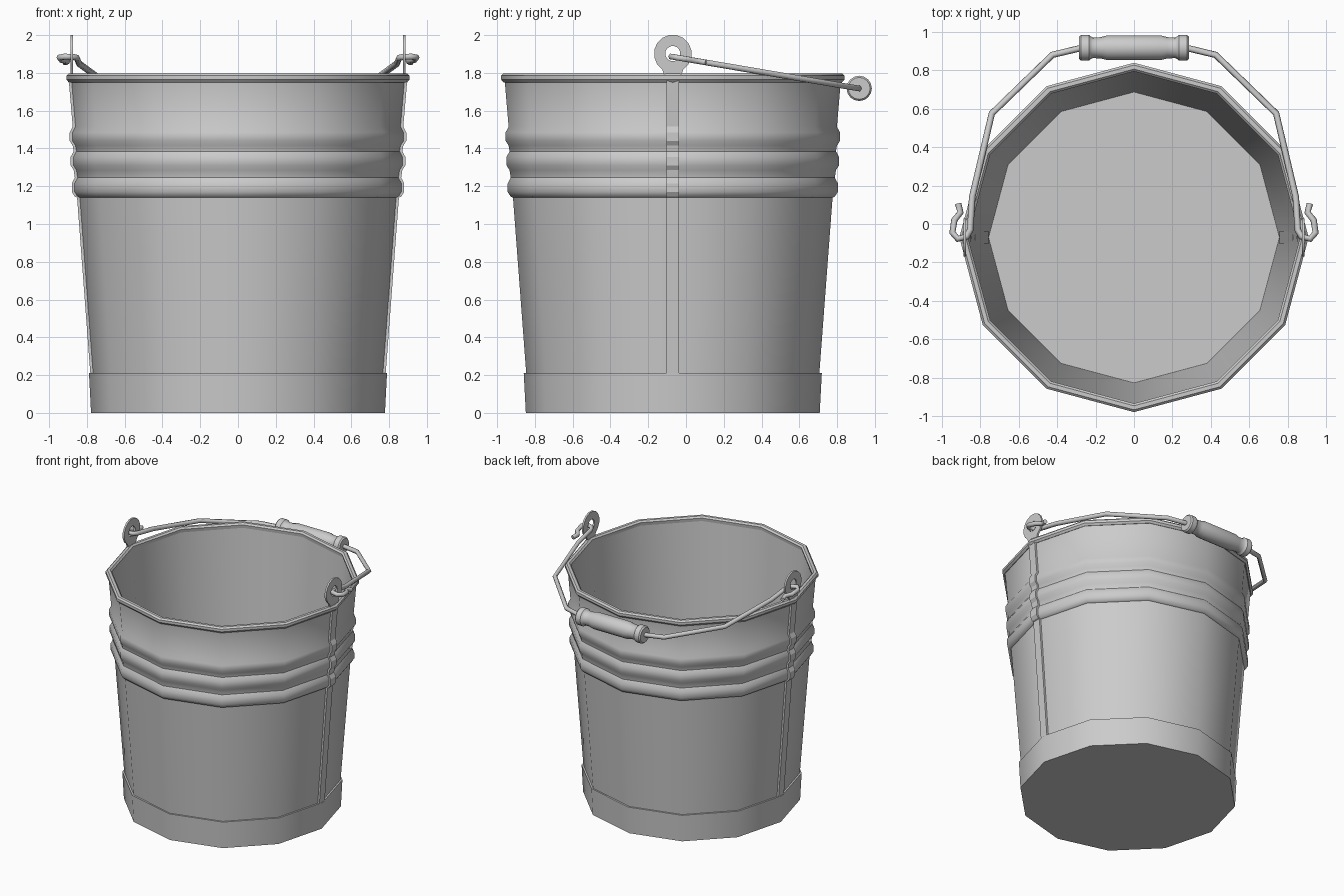
import bpy, bmesh, math
from mathutils import Matrix, Vector

if "Cube" in bpy.data.objects:
    bpy.data.objects.remove(bpy.data.objects["Cube"])

CY = -0.07  # y of the bucket axis


def finish(name, bm, angle=35):
    bmesh.ops.remove_doubles(bm, verts=bm.verts, dist=1e-5)
    bmesh.ops.recalc_face_normals(bm, faces=bm.faces)
    me = bpy.data.meshes.new(name)
    bm.to_mesh(me)
    bm.free()
    ob = bpy.data.objects.new(name, me)
    bpy.context.collection.objects.link(ob)
    bpy.ops.object.select_all(action='DESELECT')
    ob.select_set(True)
    bpy.context.view_layer.objects.active = ob
    if angle:
        bpy.ops.object.shade_smooth_by_angle(angle=math.radians(angle))
    return ob


def lathe(name, profile, n, matrix, closed=False, angle=35):
    """Turn (radius, height) points around the local z axis."""
    bm = bmesh.new()
    rings = []
    for r, z in profile:
        rings.append([bm.verts.new(matrix @ Vector((r * math.cos(2 * math.pi * i / n),
                                                    r * math.sin(2 * math.pi * i / n), z)))
                      for i in range(n)])
    pairs = list(zip(rings, rings[1:] + rings[:1])) if closed else list(zip(rings, rings[1:]))
    for a, b in pairs:
        for i in range(n):
            j = (i + 1) % n
            bm.faces.new((a[i], a[j], b[j], b[i]))
    return finish(name, bm, angle)


# Bucket wall: foot band, tapered side with three ribs, inner side and floor
side = [(0.776, 0.21), (0.846, 1.14)]
for z, r in ((1.14, 0.874), (1.28, 0.88), (1.41, 0.885)):
    side += [(r - 0.016, z + 0.005), (r, z + 0.03), (r, z + 0.075), (r - 0.016, z + 0.105)]
side += [(0.89, 1.76)]
axis = Matrix.Translation((0, CY, 0))
outer = [(0, 0), (0.778, 0), (0.789, 0.21)] + side
inner = [(0.872, 1.77), (0.757, 0.03), (0, 0.03)]
lathe("bucket_body", outer + inner, 12, axis)

# Rolled rim
rim = [(0.868, 1.76), (0.896, 1.75), (0.909, 1.765), (0.909, 1.785),
       (0.897, 1.797), (0.876, 1.797), (0.864, 1.785)]
lathe("rim", rim, 12, axis, closed=True)

for s, label in ((1, "right"), (-1, "left")):
    # Seam strap following the side profile
    bm = bmesh.new()
    rows = []
    for r, z in side:
        rows.append([bm.verts.new((s * x, CY + y, z)) for x, y in
                     ((r - 0.02, -0.033), (r + 0.006, -0.033), (r + 0.006, 0.033), (r - 0.02, 0.033))])
    for a, b in zip(rows, rows[1:]):
        for i in range(4):
            j = (i + 1) % 4
            bm.faces.new((a[i], a[j], b[j], b[i]))
    bm.faces.new(rows[0])
    bm.faces.new(rows[-1])
    finish("seam_strap_" + label, bm, 20)

    # Ear: flat ring whose lowest outer edge is pulled down into a tab
    bm = bmesh.new()
    n, loops = 16, []
    for x, rad in ((0.874, 0.1), (0.888, 0.1), (0.888, 0.04), (0.874, 0.04)):
        loop = []
        for i in range(n):
            a = 2 * math.pi * (i + 0.5) / n - math.pi / 2
            y, z = rad * math.cos(a), 1.902 + rad * math.sin(a)
            if rad == 0.1 and i in (0, n - 1):
                y, z = math.copysign(0.036, y), 1.755
            loop.append(bm.verts.new((s * x, CY + y, z)))
        loops.append(loop)
    for a, b in zip(loops, loops[1:] + loops[:1]):
        for i in range(n):
            j = (i + 1) % n
            bm.faces.new((a[i], a[j], b[j], b[i]))
    finish("ear_" + label, bm)

# Wire bail with hooked ends, lying in one tilted plane
half = [(0.915, 0.105), (0.903, 0.06), (0.935, 0.02), (0.945, -0.045), (0.917, -0.078),
        (0.87, -0.065), (0.852, -0.03), (0.842, 0.14), (0.74, 0.575), (0.425, 0.88), (0.27, 0.917)]
path = half + [(-x, y) for x, y in reversed(half)]
cu = bpy.data.curves.new("bail_wire", 'CURVE')
cu.dimensions = '3D'
cu.bevel_depth = 0.017
cu.bevel_resolution = 1
cu.use_fill_caps = True
sp = cu.splines.new('POLY')
sp.points.add(len(path) - 1)
for p, (x, y) in zip(sp.points, path):
    p.co = (x, y, 1.885 - 0.17 * (y - CY), 1)
wire = bpy.data.objects.new("bail_wire", cu)
bpy.context.collection.objects.link(wire)
bpy.ops.object.select_all(action='DESELECT')
wire.select_set(True)
bpy.context.view_layer.objects.active = wire
bpy.ops.object.convert(target='MESH')

# Turned grip with collars
h = [(0, 0.285), (0.058, 0.285), (0.067, 0.275), (0.067, 0.235), (0.059, 0.225),
     (0.054, 0.215), (0.055, 0.175), (0.064, 0.14)]
grip = h + [(r, -x) for r, x in reversed(h)]
lathe("grip", grip, 16,
      Matrix.Translation((0, 0.917, 1.718)) @ Matrix.Rotation(math.pi / 2, 4, 'Y'))
